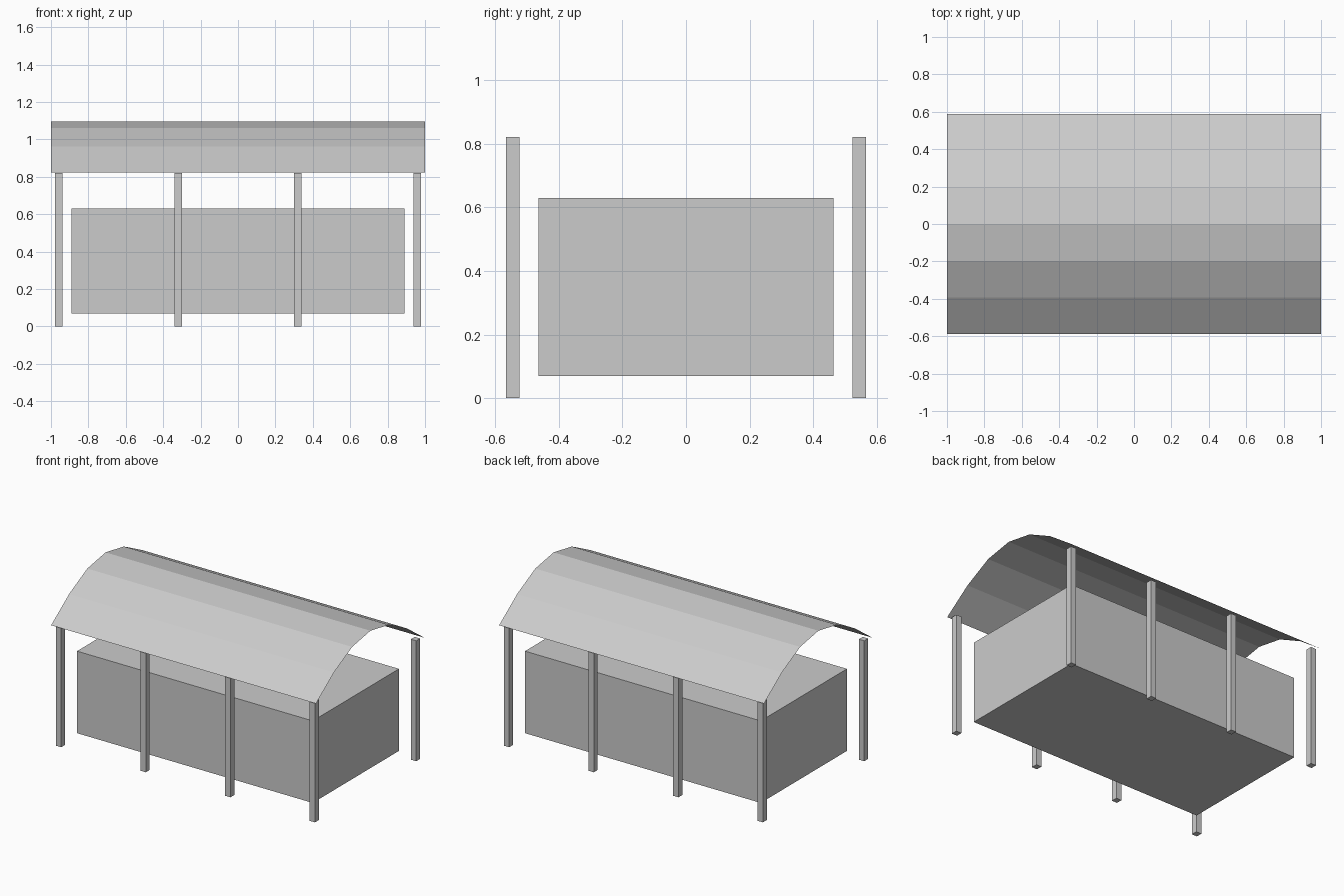
import bpy
import bmesh

cube = bpy.data.objects.get("Cube")
if cube:
    bpy.data.objects.remove(cube)

grey = bpy.data.materials.new("light grey")
grey.use_nodes = True
color = (0.6, 0.6, 0.6, 1)
grey.diffuse_color = color
grey.node_tree.nodes["Principled BSDF"].inputs["Base Color"].default_value = color


def add_object(name, bm):
    mesh = bpy.data.meshes.new(name)
    bm.to_mesh(mesh)
    bm.free()
    mesh.materials.append(grey)
    obj = bpy.data.objects.new(name, mesh)
    bpy.context.collection.objects.link(obj)
    return obj


def add_box(name, center, size):
    bm = bmesh.new()
    bmesh.ops.create_cube(bm, size=1)
    bmesh.ops.scale(bm, vec=size, verts=bm.verts)
    bmesh.ops.translate(bm, vec=center, verts=bm.verts)
    return add_object(name, bm)


# Storage body, raised off the ground
add_box("body", (0, 0, 0.35), (1.78, 0.93, 0.56))

# Posts along both long sides
for side, y in (("front", -0.546), ("back", 0.546)):
    for i in range(4):
        x = -0.958 + i * 0.6387
        add_box(f"{side}_post_{i + 1}", (x, y, 0.411), (0.04, 0.042, 0.822))

# Thin arched roof sheet, extruded along its length
half = [(0.587, 0.824), (0.393, 0.963), (0.197, 1.062)]
profile = [(-y, z) for y, z in half] + [(0, 1.097)] + half[::-1]
bm = bmesh.new()
verts = [bm.verts.new((-1, y, z)) for y, z in profile]
edges = [bm.edges.new(pair) for pair in zip(verts, verts[1:])]
new = bmesh.ops.extrude_edge_only(bm, edges=edges)["geom"]
bmesh.ops.translate(bm, vec=(2, 0, 0),
                    verts=[v for v in new if isinstance(v, bmesh.types.BMVert)])
bm.normal_update()
for face in bm.faces:
    if face.normal.z < 0:
        face.normal_flip()
add_object("roof", bm)
